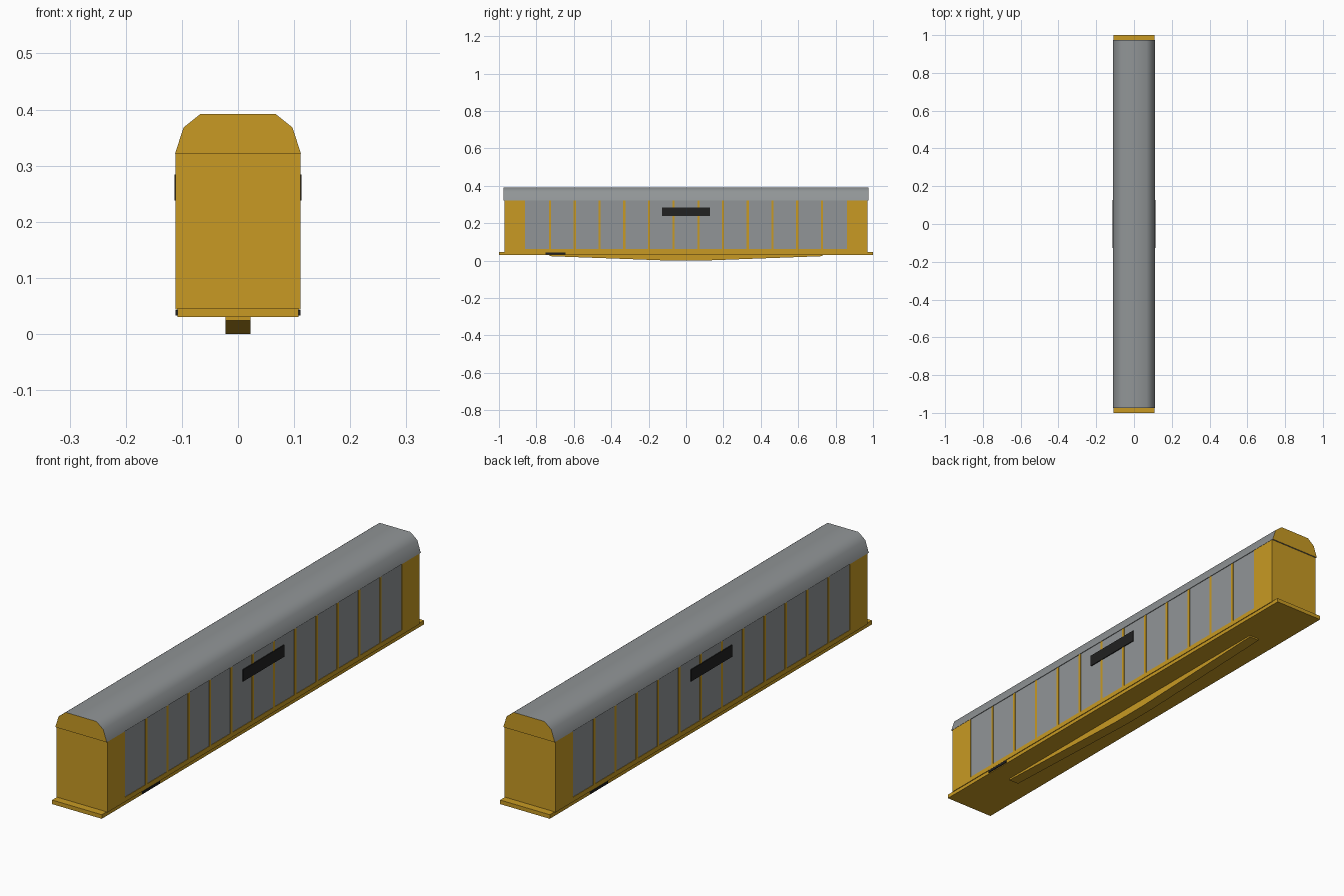
import bpy
import bmesh
from math import radians

cube = bpy.data.objects.get("Cube")
if cube:
    bpy.data.objects.remove(cube, do_unlink=True)


def material(name, rgb):
    m = bpy.data.materials.new(name)
    m.use_nodes = True
    m.diffuse_color = (*rgb, 1)
    m.node_tree.nodes["Principled BSDF"].inputs["Base Color"].default_value = (*rgb, 1)
    return m


yellow = material("ochre_yellow", (0.578, 0.323, 0.017))
grey = material("panel_grey", (0.283, 0.301, 0.309))
black = material("plate_black", (0.015, 0.015, 0.015))


def finish(name, bm, *mats):
    bmesh.ops.recalc_face_normals(bm, faces=bm.faces)
    mesh = bpy.data.meshes.new(name)
    bm.to_mesh(mesh)
    bm.free()
    for m in mats:
        mesh.materials.append(m)
    ob = bpy.data.objects.new(name, mesh)
    bpy.context.collection.objects.link(ob)
    return ob


def box(name, x, y, z, mat):
    """Box spanning the (low, high) pairs x, y and z."""
    bm = bmesh.new()
    bmesh.ops.create_cube(bm, size=1)
    for v in bm.verts:
        v.co = [(lo + hi) / 2 + c * (hi - lo) for c, (lo, hi) in zip(v.co, (x, y, z))]
    return finish(name, bm, mat)


def prism(name, points, axis, half, *mats):
    """Extrude a profile symmetrically along x (profile y, z) or y (profile x, z)."""
    bm = bmesh.new()
    place = (lambda a, b: (-half, a, b)) if axis == "x" else (lambda a, b: (a, -half, b))
    face = bm.faces.new([bm.verts.new(place(a, b)) for a, b in points])
    ext = bmesh.ops.extrude_face_region(bm, geom=[face])
    shift = (2 * half, 0, 0) if axis == "x" else (0, 2 * half, 0)
    bmesh.ops.translate(bm, vec=shift,
                        verts=[g for g in ext["geom"] if isinstance(g, bmesh.types.BMVert)])
    return finish(name, bm, *mats)


# Underframe: deck with end platforms and a fish-belly centre sill
box("deck", (-0.108, 0.108), (-1, 1), (0.03, 0.046), yellow)
prism("centre_sill", [(-0.73, 0.032), (-0.73, 0.024), (-0.08, 0), (0.08, 0),
                      (0.73, 0.024), (0.73, 0.032)], "x", 0.022, yellow)

# Body core
box("body", (-0.108, 0.108), (-0.97, 0.97), (0.044, 0.33), yellow)

# Arched roof: grey skin, yellow end caps
half = [(0.112, 0.322), (0.097, 0.368), (0.067, 0.392)]
roof = prism("roof", half + [(-x, z) for x, z in reversed(half)], "y", 0.975, grey, yellow)
for p in roof.data.polygons:
    p.material_index = 1 if abs(p.normal.y) > 0.9 else 0
bpy.context.view_layer.objects.active = roof
roof.select_set(True)
bpy.ops.object.shade_smooth_by_angle(angle=radians(50))
roof.select_set(False)

# Sides: left is +x, right is -x
bays, reach = 13, 0.86
step = 2 * reach / bays
for side, s in (("left", 1), ("right", -1)):
    def span(inner, outer):
        return tuple(sorted((s * inner, s * outer)))

    skin = span(0.1, 0.111)
    box(f"{side}_side_sill", skin, (-0.97, 0.97), (0.044, 0.062), yellow)
    for end, e in (("front", -1), ("back", 1)):
        box(f"{side}_{end}_corner_wall", skin, tuple(sorted((e * reach, e * 0.97))),
            (0.062, 0.322), yellow)
    # Grey panels with ribs between them
    for i in range(bays):
        y = -reach + i * step
        box(f"{side}_panel_{i + 1}", span(0.106, 0.1092), (y, y + step), (0.062, 0.324), grey)
        if i:
            box(f"{side}_rib_{i}", skin, (y - 0.006, y + 0.006), (0.062, 0.324), yellow)
    # Black plates
    box(f"{side}_name_plate", span(0.109, 0.113), (-0.128, 0.128), (0.238, 0.284), black)
    box(f"{side}_data_plate", span(0.106, 0.1115),
        tuple(sorted((s * -0.75, s * -0.645))), (0.033, 0.043), black)
